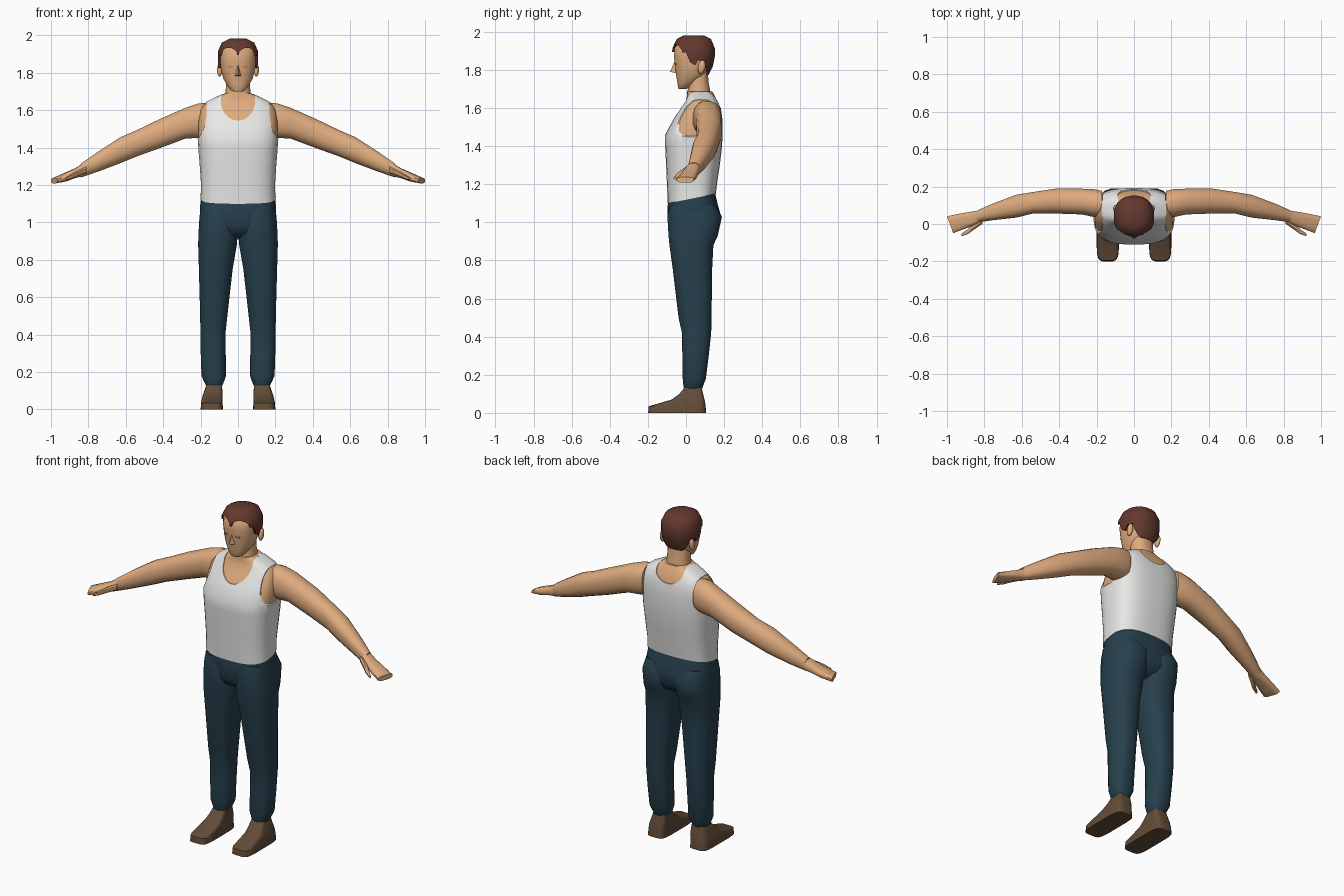
import bpy, bmesh, math
from mathutils import Vector

if "Cube" in bpy.data.objects:
    bpy.data.objects.remove(bpy.data.objects["Cube"])


def material(name, rgb):
    m = bpy.data.materials.new(name)
    m.diffuse_color = (*rgb, 1)
    m.use_nodes = True
    m.node_tree.nodes["Principled BSDF"].inputs["Base Color"].default_value = m.diffuse_color
    return m


SKIN = material("skin", (0.74, 0.41, 0.21))
SHIRT = material("white_cotton", (0.80, 0.80, 0.79))
CLOTH = material("dark_blue_cloth", (0.020, 0.052, 0.075))
HAIR = material("brown_hair", (0.125, 0.040, 0.028))
LEATHER = material("brown_leather", (0.125, 0.072, 0.040))
LID = material("eyelid_brown", (0.35, 0.17, 0.08))


def finish(bm, name, mat, angle=45):
    bmesh.ops.recalc_face_normals(bm, faces=bm.faces)
    me = bpy.data.meshes.new(name)
    bm.to_mesh(me)
    bm.free()
    ob = bpy.data.objects.new(name, me)
    bpy.context.collection.objects.link(ob)
    if mat:
        me.materials.append(mat)
        shade(ob, angle)
    return ob


def activate(ob):
    bpy.ops.object.select_all(action='DESELECT')
    ob.select_set(True)
    bpy.context.view_layer.objects.active = ob


def shade(ob, angle):
    activate(ob)
    bpy.ops.object.shade_smooth_by_angle(angle=math.radians(angle))


def loft(name, rings, mat, axis='z', power=2.3, n=20, grow=0.0, side=1, angle=45):
    """Skin rings (t, u0, u1, v0, v1[, tilt along y]) placed along an axis."""
    bm = bmesh.new()
    loops = []
    for r in rings:
        t, u0, u1, v0, v1 = r[:5]
        tilt = r[5] if len(r) > 5 else 0
        loop = []
        for i in range(n):
            a = 2 * math.pi * (i + 0.5) / n
            c, s = math.cos(a), math.sin(a)
            du = math.copysign(abs(c) ** (2 / power), c) * ((u1 - u0) / 2 + grow)
            dv = math.copysign(abs(s) ** (2 / power), s) * ((v1 - v0) / 2 + grow)
            u, v = (u0 + u1) / 2 + du, (v0 + v1) / 2 + dv
            if axis == 'z':
                p = Vector((u, v, t + tilt * dv))
            else:
                p = Vector((t + tilt * du, u, v))
            p.x *= side
            loop.append(bm.verts.new(p))
        loops.append(loop)
    for a, b in zip(loops, loops[1:]):
        for i in range(n):
            j = (i + 1) % n
            bm.faces.new((a[i], a[j], b[j], b[i]))
    bm.faces.new(loops[0])
    bm.faces.new(loops[-1])
    return finish(bm, name, mat, angle)


def prism(name, pts, lo, hi, axis, mat=None):
    """Extrude a flat outline along x (points are y,z) or y (points are x,z)."""
    bm = bmesh.new()
    make = (lambda p, d: (d, *p)) if axis == 'x' else (lambda p, d: (p[0], d, p[1]))
    vs = [[bm.verts.new(make(p, d)) for p in pts] for d in (lo, hi)]
    for v in vs:
        bm.faces.new(v)
    for i in range(len(pts)):
        j = (i + 1) % len(pts)
        bm.faces.new((vs[0][i], vs[0][j], vs[1][j], vs[1][i]))
    return finish(bm, name, mat)


def oval(cx, cz, rx, rz, n=40):
    return [(cx + rx * math.cos(2 * math.pi * i / n),
             cz + rz * math.sin(2 * math.pi * i / n)) for i in range(n)]


def carve(ob, cutters, angle=45):
    activate(ob)
    for c in cutters:
        m = ob.modifiers.new("cut", 'BOOLEAN')
        m.operation, m.solver, m.object = 'DIFFERENCE', 'EXACT', c
        bpy.ops.object.modifier_apply(modifier=m.name)
        bpy.data.objects.remove(c)
    shade(ob, angle)


def sym(rows):
    """Rings symmetric about x = 0 from (z, half width, y0, y1[, tilt])."""
    return [(r[0], -r[1], r[1], *r[2:]) for r in rows]


# Torso skin, and the vest as a slightly larger copy with openings cut out
torso = sym([(1.125, .196, -.092, .152, .2), (1.2, .193, -.095, .16, .1),
             (1.3, .20, -.10, .173), (1.4, .208, -.105, .185), (1.46, .212, -.105, .187),
             (1.54, .212, -.062, .187), (1.6, .203, -.025, .178), (1.64, .175, 0, .163),
             (1.665, .125, .005, .15), (1.688, .075, .006, .138)])
loft("torso", torso[1:], SKIN, power=2.8, n=32)
vest = loft("vest", torso, SHIRT, power=2.8, n=32, grow=.005)
carve(vest, [prism("front_neck_cut", oval(0, 1.65, .092, .105), -.4, .07, 'y'),
             prism("back_neck_cut", oval(0, 1.66, .088, .065), .06, .4, 'y')] +
            [prism("armhole_cut", oval(s * .267, 1.6, .1, .178), -.4, .4, 'y') for s in (1, -1)])

# Neck and head
loft("neck", sym([(1.6, .072, .0, .138), (1.69, .068, .008, .128), (1.74, .064, .014, .118),
                  (1.82, .064, .014, .115)]), SKIN)
head = sym([(1.70, .026, -.038, .0), (1.708, .040, -.042, .02), (1.735, .060, -.046, .06),
            (1.77, .080, -.052, .105), (1.82, .092, -.058, .130), (1.87, .097, -.064, .140),
            (1.915, .096, -.060, .140), (1.95, .075, -.038, .120), (1.97, .035, .0, .08)])
loft("head", head, SKIN, n=24)

# Nose wedge
bm = bmesh.new()
nv = [bm.verts.new(p) for p in ((0, -.058, 1.85), (-.02, -.045, 1.782), (.02, -.045, 1.782),
                                (0, -.084, 1.79))]
for f in ((0, 1, 3), (0, 3, 2), (1, 2, 3), (0, 2, 1)):
    bm.faces.new([nv[i] for i in f])
finish(bm, "nose", SKIN, 30)

# Hair shell with hairline, sideburns and temples cut away
hair_rings = [(r[0] + (.012 if r[0] > 1.94 else 0), *r[1:]) for r in head[2:]]
hair = loft("hair", hair_rings, HAIR, n=24, grow=.012)
hairline = [(-.2, 1.9), (.0, 1.892), (.022, 1.84), (.05, 1.825), (.062, 1.85), (.1, 1.85),
            (.108, 1.775), (.3, 1.765), (.3, 1.6), (-.2, 1.6)]
carve(hair, [prism("hairline_cut", hairline, -.3, .3, 'x')] +
            [prism("temple_cut", oval(s * .05, 1.895, .046, .038), -.3, -.015, 'y')
             for s in (1, -1)])

# Pelvis of the trousers
loft("trouser_hips", sym([(.915, .05, -.03, .10), (.94, .12, -.075, .15), (.98, .19, -.092, .172),
                          (1.04, .204, -.098, .182), (1.09, .203, -.098, .165, .1),
                          (1.135, .197, -.094, .152, .2)]), CLOTH, power=2.6, n=32)

leg = [(.12, .088, .168, -.008, .083), (.14, .078, .178, -.014, .09),
       (.18, .063, .196, -.018, .105), (.3, .065, .20, -.02, .12), (.42, .065, .202, -.022, .133),
       (.5, .056, .203, -.04, .135), (.75, .028, .21, -.07, .138), (.88, .005, .214, -.088, .145),
       (.93, .001, .213, -.093, .168), (1.03, 0, .207, -.099, .19), (1.09, .01, .198, -.085, .155)]
shoe = [(0, .080, .20, -.20, .106), (.035, .082, .198, -.196, .104), (.07, .082, .19, -.075, .098),
        (.10, .083, .18, -.035, .09), (.135, .087, .169, -.006, .082)]
arm = [(.17, .04, .178, 1.46, 1.64), (.21, .035, .187, 1.45, 1.638), (.28, .05, .19, 1.447, 1.615),
       (.42, .055, .19, 1.395, 1.553), (.54, .055, .172, 1.352, 1.495),
       (.63, .033, .157, 1.315, 1.456), (.75, .02, .112, 1.27, 1.378),
       (.84, .008, .072, 1.24, 1.315)]
hand = [(.82, .012, .075, 1.247, 1.322), (.87, -.012, .066, 1.237, 1.29, .1),
        (.925, -.03, .056, 1.218, 1.265, .25), (.983, -.05, .042, 1.208, 1.238, .37)]
thumb = [(.81, .0, .04, 1.262, 1.30), (.86, -.035, .005, 1.245, 1.278),
         (.89, -.056, -.028, 1.233, 1.258), (.922, -.066, -.05, 1.224, 1.238)]

# Paired parts
for s, label in ((1, "left"), (-1, "right")):
    loft(label + "_trouser_leg", leg, CLOTH, side=s, power=2.5)
    loft(label + "_shoe", shoe, LEATHER, side=s, power=5, n=20, angle=35)
    loft(label + "_arm", arm, SKIN, axis='x', side=s, n=16)
    loft(label + "_hand", hand, SKIN, axis='x', side=s, power=3, n=12, angle=50)
    loft(label + "_thumb", thumb, SKIN, axis='x', side=s, n=8)
    # Ear: flattened ball
    bm = bmesh.new()
    bmesh.ops.create_uvsphere(bm, u_segments=12, v_segments=8, radius=1)
    for v in bm.verts:
        v.co = Vector((s * .098 + v.co.x * .014, .082 + v.co.y * .02 + v.co.z * .005,
                       1.815 + v.co.z * .036))
    finish(bm, label + "_ear", SKIN)
    # Closed eyelid: thin plate
    prism(label + "_eyelid", oval(s * .037, 1.832, .015, .003, 10), -.0575, -.0495, 'y', LID)
